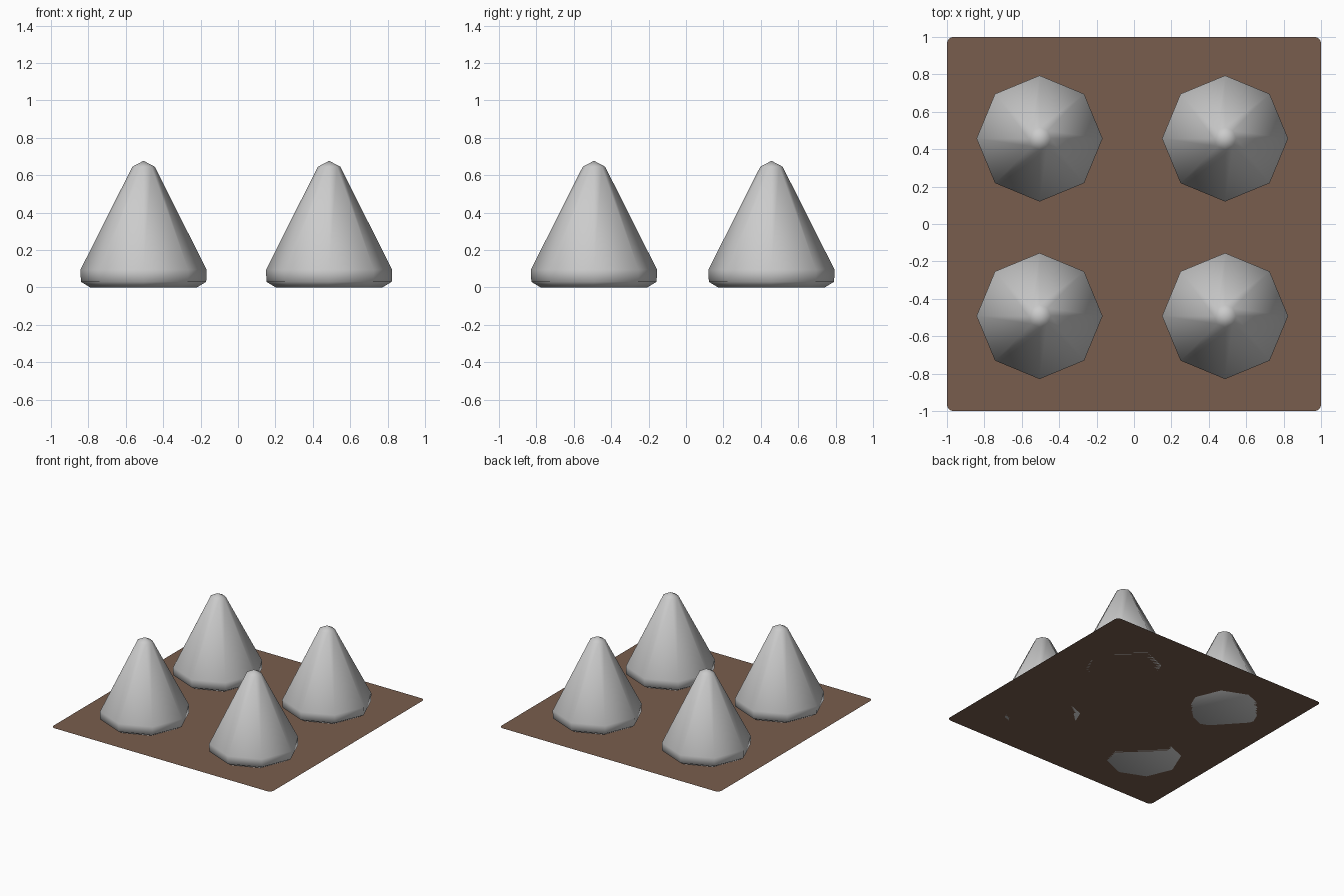
import bpy, bmesh
from math import cos, sin, pi

if "Cube" in bpy.data.objects:
    bpy.data.objects.remove(bpy.data.objects["Cube"])


def finish(name, bm, mat=None, smooth=False):
    me = bpy.data.meshes.new(name)
    bmesh.ops.recalc_face_normals(bm, faces=bm.faces)
    for f in bm.faces:
        f.smooth = smooth
    bm.to_mesh(me)
    bm.free()
    ob = bpy.data.objects.new(name, me)
    bpy.context.collection.objects.link(ob)
    if mat:
        me.materials.append(mat)
    return ob


# thin ground sheet with small rounded corners
brown = bpy.data.materials.new("brown")
brown.diffuse_color = (0.19, 0.11, 0.075, 1)
brown.use_nodes = True
brown.node_tree.nodes["Principled BSDF"].inputs["Base Color"].default_value = brown.diffuse_color
bm = bmesh.new()
R = 0.035
pts = []
for k in range(4):
    a0 = k * pi / 2
    cx = (1 - R) * (1 if k in (0, 3) else -1)
    cy = (1 - R) * (1 if k in (0, 1) else -1)
    for i in range(5):
        a = a0 + i * pi / 8
        pts.append(bm.verts.new((cx + R * cos(a), cy + R * sin(a), 0)))
bm.faces.new(pts)
sheet = finish("ground_sheet", bm, brown)
if sheet.data.polygons[0].normal.z < 0:
    sheet.data.flip_normals()


# eight-sided rounded spikes, lathed from a short profile
PROFILE = [(0.285, 0.0), (0.335, 0.03), (0.337, 0.095), (0.06, 0.645)]
TIP = 0.677


def spike(name, x, y):
    bm = bmesh.new()
    rings = [[bm.verts.new((x + r * cos(i * pi / 4), y + r * sin(i * pi / 4), z))
              for i in range(8)] for r, z in PROFILE]
    for a, b in zip(rings, rings[1:]):
        for i in range(8):
            j = (i + 1) % 8
            bm.faces.new((a[i], a[j], b[j], b[i]))
    tip = bm.verts.new((x, y, TIP))
    for i in range(8):
        bm.faces.new((rings[-1][i], rings[-1][(i + 1) % 8], tip))
    bm.faces.new(rings[0][::-1])
    finish(name, bm, smooth=True)


for side, x in (("left", -0.505), ("right", 0.487)):
    for depth, y in (("front", -0.492), ("back", 0.457)):
        spike(f"spike_{depth}_{side}", x, y)
